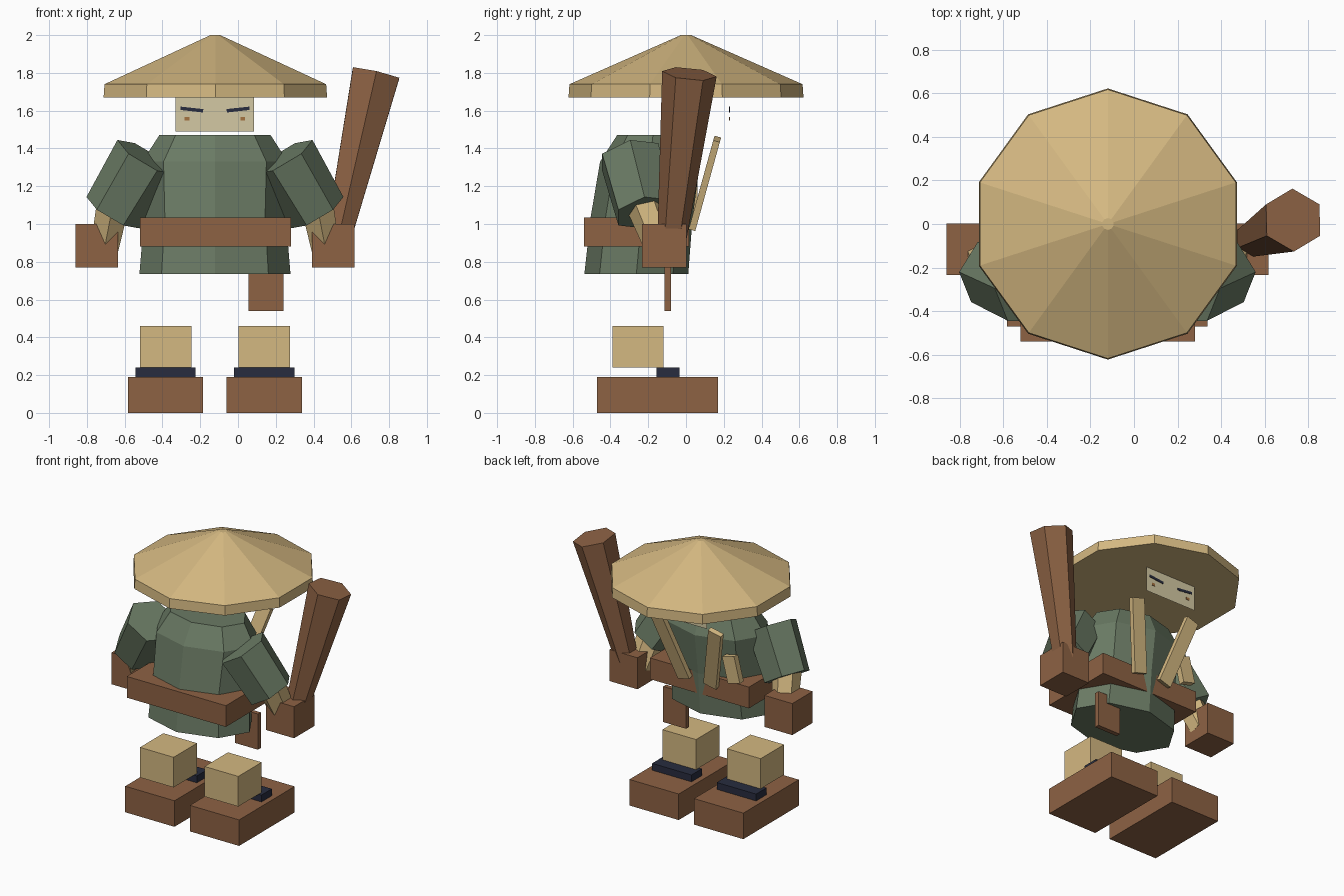
import bpy, bmesh, math
from mathutils import Vector, Matrix

if "Cube" in bpy.data.objects:
    bpy.data.objects.remove(bpy.data.objects["Cube"])

CX = -0.122  # symmetry plane of the figure


def material(name, rgb):
    m = bpy.data.materials.new(name)
    lin = [((c / 255 + 0.055) / 1.055) ** 2.4 for c in rgb]
    m.diffuse_color = (*lin, 1)
    m.use_nodes = True
    m.node_tree.nodes["Principled BSDF"].inputs["Base Color"].default_value = m.diffuse_color
    return m


STRAW = material("straw", (212, 184, 129))
GREEN = material("green cloth", (106, 122, 100))
BROWN = material("brown wood", (141, 98, 68))
NAVY = material("navy", (40, 44, 62))
FACE = material("pale face", (212, 201, 163))
SPOT = material("tan spot", (165, 115, 65))


def finish(name, bm, mat):
    bmesh.ops.recalc_face_normals(bm, faces=bm.faces[:])
    me = bpy.data.meshes.new(name)
    bm.to_mesh(me)
    bm.free()
    me.materials.append(mat)
    ob = bpy.data.objects.new(name, me)
    bpy.context.collection.objects.link(ob)
    return ob


def box(name, lo, hi, mat, rot=None):
    lo, hi = Vector(lo), Vector(hi)
    bm = bmesh.new()
    m = Matrix.Translation((lo + hi) / 2)
    if rot:
        m = m @ rot
    bmesh.ops.create_cube(bm, size=1, matrix=m @ Matrix.Diagonal((*(hi - lo), 1)))
    return finish(name, bm, mat)


def loft(name, rings, mat):
    bm = bmesh.new()
    vs = [[bm.verts.new(p) for p in r] for r in rings]
    n = len(vs[0])
    for a, b in zip(vs, vs[1:]):
        for i in range(n):
            j = (i + 1) % n
            bm.faces.new((a[i], a[j], b[j], b[i]))
    bm.faces.new(vs[0][::-1])
    bm.faces.new(vs[-1])
    return finish(name, bm, mat)


def ring(n, c, rx, ry):
    # horizontal ring with a corner pointing along +y
    return [(c[0] + rx * math.sin(2 * math.pi * i / n),
             c[1] + ry * math.cos(2 * math.pi * i / n), c[2]) for i in range(n)]


def rod(name, p0, p1, r0, r1, mat, n=6, turn=0.0):
    # tapered prism between two points
    p0, p1 = Vector(p0), Vector(p1)
    d = (p1 - p0).normalized()
    u = (Vector((0, 1, 0)) - d * d.y).normalized()
    v = d.cross(u)
    rings = []
    for p, r in ((p0, r0), (p1, r1)):
        ang = [turn + 2 * math.pi * i / n for i in range(n)]
        rings.append([p + r * (u * math.cos(a) + v * math.sin(a)) for a in ang])
    return loft(name, rings, mat)


# Hat
loft("hat", [ring(10, (-0.12, 0, z), r, r) for z, r in
             ((1.67, 0.622), (1.74, 0.617), (2.0, 0.027))], STRAW)

# Robe body and belt
loft("robe_body", [ring(8, (CX, y, z), rx, ry) for z, y, rx, ry in
                   ((0.735, -0.263, 0.40, 0.275), (1.035, -0.235, 0.375, 0.27),
                    (1.33, -0.19, 0.385, 0.265), (1.47, -0.175, 0.295, 0.19))], GREEN)
box("belt", (-0.52, -0.54, 0.88), (0.28, 0.017, 1.035), BROWN)
box("belt_flap", (0.055, -0.113, 0.54), (0.24, -0.08, 0.80), BROWN)

# Flat face with painted features
bm = bmesh.new()
bm.faces.new([bm.verts.new((x, 0.23, z)) for x, z in
              ((-0.33, 1.49), (0.086, 1.49), (0.086, 1.672), (-0.33, 1.672))])
finish("face", bm, FACE)

# Mirrored parts: side -1 is x<0, side 1 is x>0
for s, label in ((-1, "left"), (1, "right")):
    def mx(d):
        return CX + s * d

    def pair_box(name, d0, d1, y0, y1, z0, z1, mat, rot=None):
        a, b = sorted((mx(d0), mx(d1)))
        box(f"{label}_{name}", (a, y0, z0), (b, y1, z1), mat, rot)

    # Eyes and cheek spots
    pair_box("eye", 0.062, 0.183, 0.227, 0.233, 1.597, 1.615, NAVY,
             Matrix.Rotation(-s * 0.11, 4, 'Y'))
    pair_box("cheek_spot", 0.134, 0.16, 0.227, 0.233, 1.548, 1.566, SPOT)

    # Arms and hands
    rod(f"{label}_sleeve", (mx(0.365), -0.295, 1.355), (mx(0.54), -0.22, 1.06),
        0.176, 0.163, GREEN, 6, math.pi / 6)
    rod(f"{label}_forearm", (mx(0.535), -0.23, 1.13), (mx(0.585), -0.13, 0.87),
        0.10, 0.085, STRAW, 6)
    pair_box("hand", 0.513, 0.738, -0.233, 0.002, 0.77, 1.0, BROWN)

    # Legs and sandals
    pair_box("leg", 0.125, 0.397, -0.39, -0.12, 0.24, 0.46, STRAW)
    pair_box("sandal_strap", 0.102, 0.42, -0.155, -0.035, 0.19, 0.24, NAVY)
    pair_box("sandal", 0.062, 0.46, -0.47, 0.17, 0.0, 0.19, BROWN)

    # Lapel strips leaning off the chest in a V
    a, b = Vector((mx(0.105), 0.035, 0.98)), Vector((mx(0.235), 0.165, 1.45))
    d = (b - a).normalized()
    w = (Vector((1, 0, 0)) - d * d.x).normalized() * 0.05
    t = d.cross(w).normalized() * 0.018
    loft(f"{label}_lapel", [[p + w + t, p - w + t, p - w - t, p + w - t]
                            for p in (a, b)], STRAW)

# Small loose straw strip beside the lapel
box("side_strip", (-0.455, 0.015, 1.05), (-0.355, 0.06, 1.24), STRAW,
    Matrix.Rotation(0.25, 4, 'Y'))

# Club held in the right hand
rod("club", (0.53, -0.075, 0.92), (0.73, 0.018, 1.795), 0.077, 0.145, BROWN, 6)
